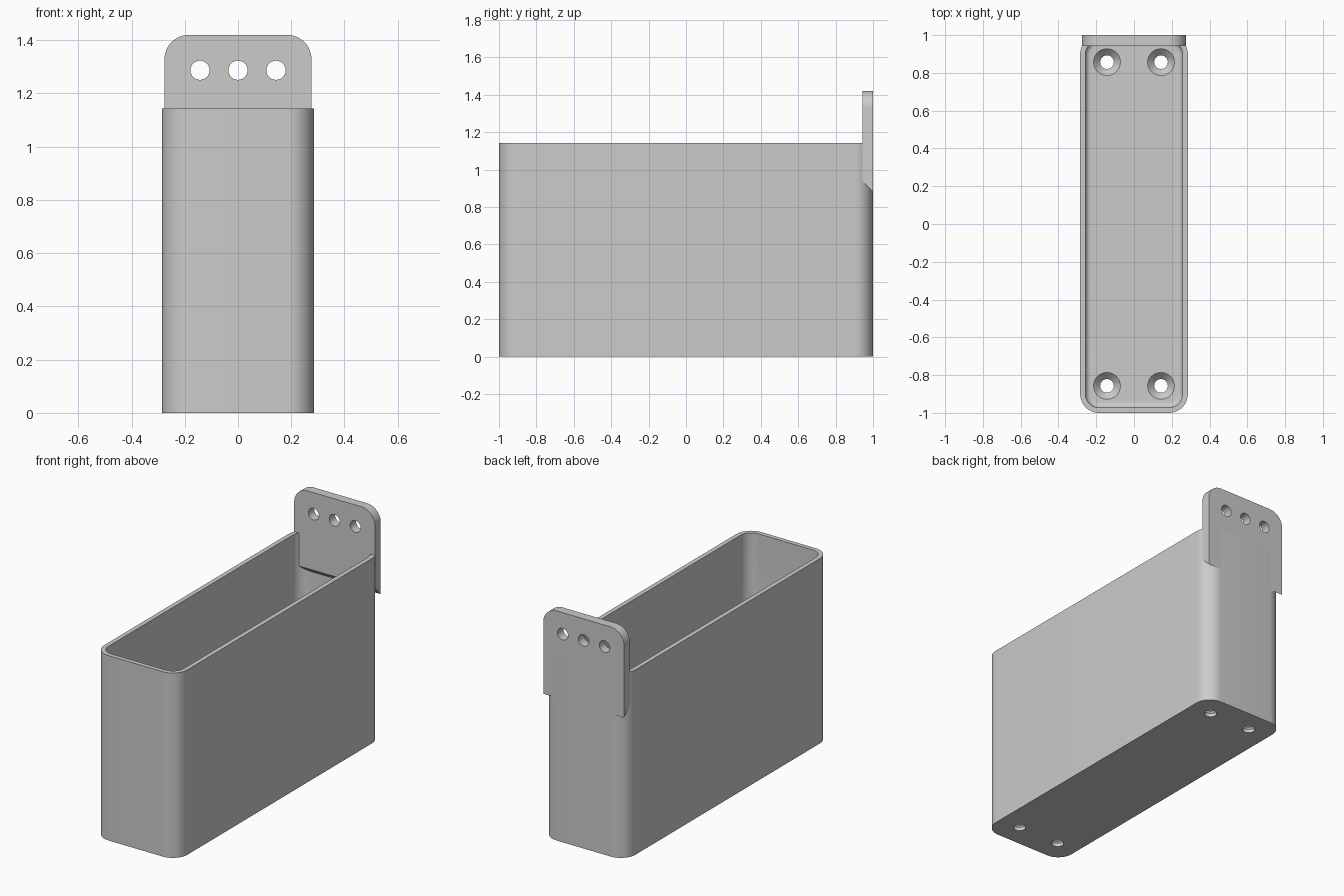
import bpy, bmesh
from math import sin, cos, pi
from mathutils import Matrix

cube = bpy.data.objects.get("Cube")
if cube:
    bpy.data.objects.remove(cube, do_unlink=True)

grey = bpy.data.materials.new("plain grey")
grey.use_nodes = True
colour = (0.6, 0.6, 0.6, 1)
grey.diffuse_color = colour
grey.node_tree.nodes["Principled BSDF"].inputs["Base Color"].default_value = colour

HALF_X, HALF_Y, HEIGHT = 0.285, 1.0, 1.143
WALL, FLOOR, CORNER = 0.028, 0.057, 0.1
FILLET = 0.028


def make_object(name, bm):
    bmesh.ops.recalc_face_normals(bm, faces=bm.faces)
    mesh = bpy.data.meshes.new(name)
    bm.to_mesh(mesh)
    bm.free()
    mesh.materials.append(grey)
    obj = bpy.data.objects.new(name, mesh)
    bpy.context.collection.objects.link(obj)
    return obj


def rounded_outline(hx, hy, r, steps=12):
    points = []
    for i, (sx, sy) in enumerate([(1, 1), (-1, 1), (-1, -1), (1, -1)]):
        for k in range(steps + 1):
            a = (i + k / steps) * pi / 2
            points.append((sx * (hx - r) + r * cos(a), sy * (hy - r) + r * sin(a)))
    return points


def loft(bm, rings):
    """Join matching rings with quads and close both ends."""
    loops = [[bm.verts.new(p) for p in ring] for ring in rings]
    n = len(loops[0])
    for a, b in zip(loops, loops[1:]):
        for i in range(n):
            j = (i + 1) % n
            bm.faces.new((a[i], a[j], b[j], b[i]))
    bm.faces.new(loops[0])
    bm.faces.new(loops[-1])


def drill(target, places, stations, turn=Matrix()):
    """Cut round holes; stations are (height, radius) along each axis."""
    bm = bmesh.new()
    for place in places:
        m = Matrix.Translation(place) @ turn
        loft(bm, [[m @ Matrix.Translation((r * cos(k * pi / 16), r * sin(k * pi / 16), h)).translation
                   for k in range(32)] for h, r in stations])
    cutter = make_object("hole_cutter", bm)
    cutter.hide_render = True
    mod = target.modifiers.new("holes", 'BOOLEAN')
    mod.operation, mod.solver, mod.object = 'DIFFERENCE', 'EXACT', cutter
    bpy.context.view_layer.objects.active = target
    bpy.ops.object.modifier_apply(modifier=mod.name)
    bpy.data.objects.remove(cutter, do_unlink=True)


# Open bin: outer wall, rim, inner wall and rounded floor edge
sections = [(0, 0), (0, HEIGHT), (WALL, HEIGHT)]
for k in range(7):
    a = k / 6 * pi / 2
    sections.append((WALL + FILLET * (1 - cos(a)), FLOOR + FILLET * (1 - sin(a))))
bm = bmesh.new()
loft(bm, [[(x, y, z) for x, y in rounded_outline(HALF_X - d, HALF_Y - d, CORNER - d)]
          for d, z in sections])
storage_bin = make_object("bin", bm)

# Countersunk screw holes in the floor
drill(storage_bin, [(x, y, 0) for x in (-0.143, 0.143) for y in (-0.857, 0.857)],
      [(-0.02, 0.036), (0.022, 0.036), (FLOOR, 0.071), (FLOOR + 0.01, 0.071)])

# Hanging plate with rounded top corners and a sloped lower edge
PLATE_X, PLATE_TOP, PLATE_R = 0.276, 1.42, 0.092
arc = [(PLATE_X - PLATE_R + PLATE_R * cos(k / 12 * pi / 2),
        PLATE_TOP - PLATE_R + PLATE_R * sin(k / 12 * pi / 2)) for k in range(13)]
top_edge = arc + [(-x, z) for x, z in reversed(arc)]
bm = bmesh.new()
loft(bm, [[(x, y, z) for x, z in [(PLATE_X, low)] + top_edge + [(-PLATE_X, low)]]
          for y, low in ((0.943, 0.94), (1.0, 0.883))])
plate = make_object("hanging_plate", bm)

# Row of mounting holes
drill(plate, [(x, 0.97, 1.287) for x in (-0.143, 0, 0.143)],
      [(-0.1, 0.036), (0.1, 0.036)], Matrix.Rotation(pi / 2, 4, 'X'))

# Smooth the curved walls, keep the edges crisp
for obj in (storage_bin, plate):
    bpy.ops.object.select_all(action='DESELECT')
    obj.select_set(True)
    bpy.context.view_layer.objects.active = obj
    bpy.ops.object.shade_smooth_by_angle(angle=pi / 6)
